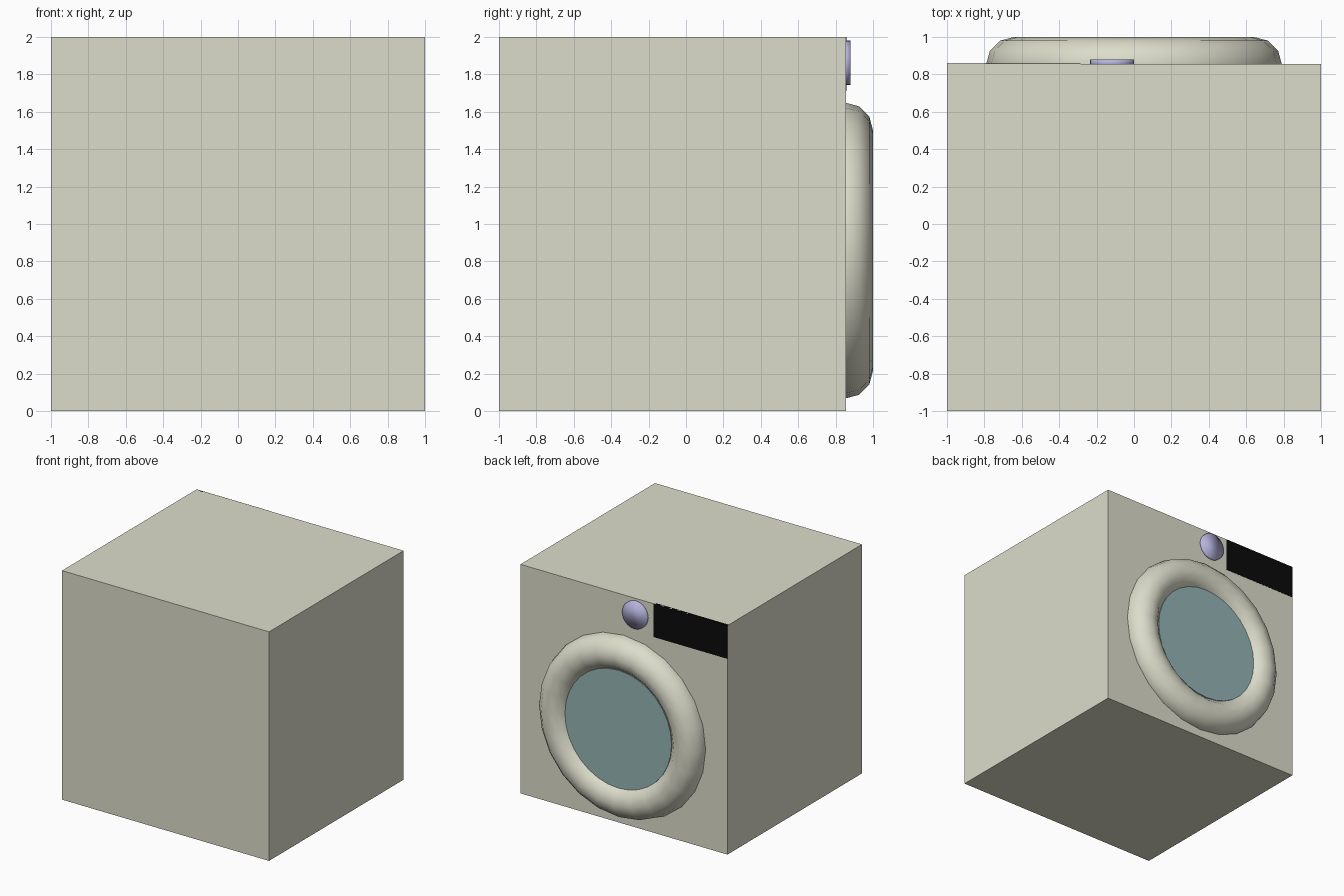
import bpy, bmesh
from math import pi

if "Cube" in bpy.data.objects:
    bpy.data.objects.remove(bpy.data.objects["Cube"])

FRONT = 0.856          # y of the face carrying the door and controls
DOOR_Z = 0.858


def material(name, rgb):
    m = bpy.data.materials.new(name)
    m.diffuse_color = (*rgb, 1)
    m.use_nodes = True
    m.node_tree.nodes["Principled BSDF"].inputs["Base Color"].default_value = m.diffuse_color
    return m


cream = material("cream_enamel", (0.72, 0.72, 0.60))
teal = material("teal_glass", (0.30, 0.46, 0.46))
black = material("black_display", (0.003, 0.003, 0.003))
lilac = material("lilac_knob", (0.46, 0.45, 0.72))


def finish(name, mat, smooth=False):
    ob = bpy.context.object
    ob.name = name
    ob.data.materials.append(mat)
    if smooth:
        bpy.ops.object.shade_smooth()
    return ob


def box(name, lo, hi, mat):
    centre = [(a + b) / 2 for a, b in zip(lo, hi)]
    bpy.ops.mesh.primitive_cube_add(size=1, location=centre)
    ob = finish(name, mat)
    ob.scale = [b - a for a, b in zip(lo, hi)]
    bpy.ops.object.transform_apply(location=False, rotation=False, scale=True)
    return ob


def disc(name, radius, x, z, y0, y1, mat, smooth=False):
    bpy.ops.mesh.primitive_cylinder_add(
        vertices=32, radius=radius, depth=y1 - y0,
        location=(x, (y0 + y1) / 2, z), rotation=(-pi / 2, 0, 0))
    return finish(name, mat, smooth)


# Cabinet
box("cabinet", (-1, -1, 0), (1, FRONT, 2), cream)

# Door ring and glass
bpy.ops.mesh.primitive_torus_add(
    major_segments=24, minor_segments=12, major_radius=0.642, minor_radius=0.149,
    location=(0, 0.851, DOOR_Z), rotation=(-pi / 2, 0, 0))
finish("door_ring", cream, smooth=True)
disc("door_glass", 0.515, 0, DOOR_Z, 0.85, 0.935, teal)

# Controls
disc("control_knob", 0.118, -0.117, 1.862, 0.84, 0.88, lilac, smooth=True)
box("display_panel", (-1, FRONT - 0.02, 1.71), (-0.285, FRONT + 0.002, 2), black)
